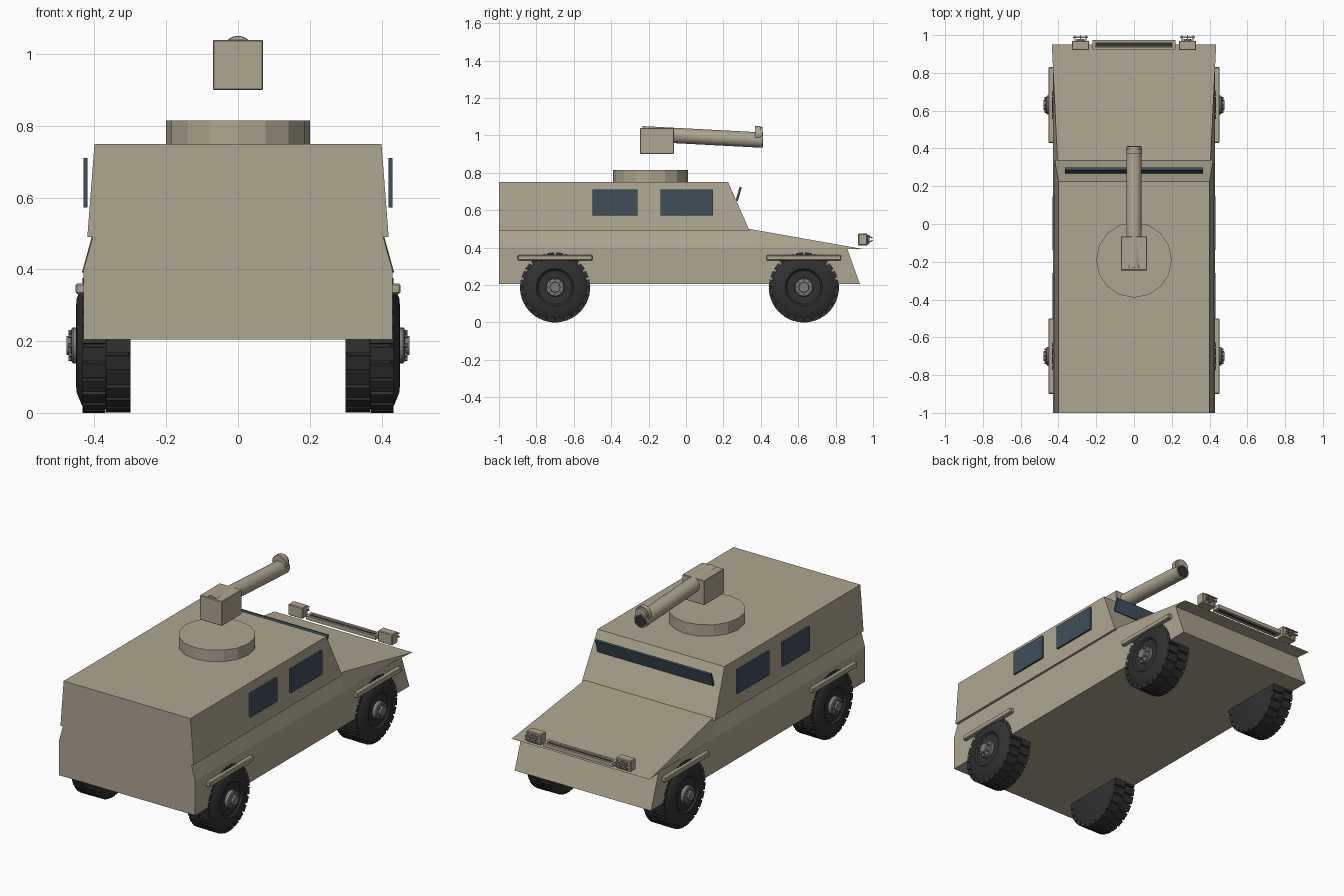
import bpy, bmesh
from math import pi, sin, cos
from mathutils import Matrix, Vector

if "Cube" in bpy.data.objects:
    bpy.data.objects.remove(bpy.data.objects["Cube"])


def material(name, r, g, b):
    m = bpy.data.materials.new(name)
    m.diffuse_color = (r, g, b, 1)
    m.use_nodes = True
    m.node_tree.nodes["Principled BSDF"].inputs["Base Color"].default_value = m.diffuse_color
    return m


SAND = material("sand_paint", 0.42, 0.38, 0.28)
GLASS = material("dark_glass", 0.05, 0.08, 0.105)
RUBBER = material("rubber", 0.03, 0.03, 0.03)
STEEL = material("steel", 0.2, 0.2, 0.2)


def finish(bm, name, mat, smooth=False):
    bmesh.ops.recalc_face_normals(bm, faces=bm.faces)
    me = bpy.data.meshes.new(name)
    bm.to_mesh(me)
    bm.free()
    me.materials.append(mat)
    ob = bpy.data.objects.new(name, me)
    bpy.context.collection.objects.link(ob)
    if smooth:
        bpy.ops.object.select_all(action='DESELECT')
        ob.select_set(True)
        bpy.context.view_layer.objects.active = ob
        bpy.ops.object.shade_smooth_by_angle(angle=0.6)
    return ob


def add_box(bm, x0, x1, y0, y1, z0, z1, mat=Matrix()):
    c = Vector(((x0 + x1) / 2, (y0 + y1) / 2, (z0 + z1) / 2))
    m = mat @ Matrix.Translation(c) @ Matrix.Diagonal((x1 - x0, y1 - y0, z1 - z0, 1))
    bmesh.ops.create_cube(bm, size=1, matrix=m)


def box(name, mat, *dims, bevel=0.0):
    bm = bmesh.new()
    add_box(bm, *dims)
    if bevel:
        bmesh.ops.bevel(bm, geom=bm.edges[:], offset=bevel, segments=1, affect='EDGES')
    return finish(bm, name, mat)


def cylinder(bm, a, b, r, n, r2=None):
    a, b = Vector(a), Vector(b)
    d = b - a
    m = Matrix.Translation((a + b) / 2) @ d.to_track_quat('Z', 'Y').to_matrix().to_4x4()
    bmesh.ops.create_cone(bm, cap_ends=True, segments=n, radius1=r,
                          radius2=r if r2 is None else r2, depth=d.length, matrix=m)


def tapered(name, bottom, top):
    """Solid between two side-symmetric (half width, y, z) outlines."""
    bm = bmesh.new()
    rings = []
    for pts in (bottom, top):
        loop = pts + [(-x, y, z) for x, y, z in reversed(pts)]
        rings.append([bm.verts.new(p) for p in loop])
    lo, hi = rings
    n = len(lo)
    bm.faces.new(lo)
    bm.faces.new(hi)
    for i in range(n):
        j = (i + 1) % n
        bm.faces.new((lo[i], lo[j], hi[j], hi[i]))
    return finish(bm, name, SAND)


# Hull, sloping shoulder with hood, and cabin
tapered("lower_hull", [(.43, -1, .205), (.43, .93, .205)], [(.43, -1, .4), (.43, .86, .4)])
tapered("shoulder", [(.43, -1, .4), (.43, .34, .4), (.43, .86, .395)],
        [(.405, -1, .49), (.405, .34, .5), (.435, .95, .392)])
tapered("cabin", [(.42, -1, .49), (.42, .34, .49)], [(.40, -1, .75), (.40, .225, .75)])

# Side windows and fender rails
for s, side in ((1, "right"), (-1, "left")):
    x0, x1 = sorted((s * .42, s * .431))
    box(f"rear_window_{side}", GLASS, x0, x1, -.5, -.26, .573, .71)
    box(f"front_window_{side}", GLASS, x0, x1, -.137, .145, .573, .71)
    x0, x1 = sorted((s * .42, s * .453))
    for y, end in ((-.70, "rear"), (.63, "front")):
        box(f"{end}_fender_{side}", SAND, x0, x1, y - .2, y + .2, .332, .36, bevel=.004)

# Tilted windscreen slat
bm = bmesh.new()
tilt = Matrix.Translation((0, .282, .688)) @ Matrix.Rotation(-.28, 4, 'X')
add_box(bm, -.365, .365, -.006, .006, -.038, .038, tilt)
finish(bm, "windscreen", GLASS)

# Roof ring, gun housing and barrel
bm = bmesh.new()
cylinder(bm, (0, -.19, .745), (0, -.19, .815), .2, 16)
finish(bm, "turret_ring", SAND)
box("gun_housing", SAND, -.07, .07, -.245, -.065, .9, 1.04, bevel=.003)
bm = bmesh.new()
cylinder(bm, (0, -.235, 1.009), (0, .41, .975), .041, 24)
finish(bm, "gun_barrel", SAND, True)
bm = bmesh.new()
cylinder(bm, (0, .37, 1.008), (0, .397, 1.008), .043, 24)
cylinder(bm, (0, .397, 1.008), (0, .41, 1.008), .036, 24)
finish(bm, "muzzle_collar", SAND, True)
bm = bmesh.new()
cylinder(bm, (0, .405, .975), (0, .413, .975), .034, 24)
finish(bm, "muzzle_bore", RUBBER)

# Headlamps with wire guards
for s, side in ((1, "right"), (-1, "left")):
    x = s * .283
    box(f"headlamp_{side}", SAND, x - .046, x + .046, .92, .97, .412, .475, bevel=.004)
    bm = bmesh.new()
    for dx in (-.03, 0, .03):
        for dz in (-.022, .022):
            cylinder(bm, (x + dx, .968, .445 + dz), (x + dx, .998, .445 + dz * .25), .003, 6)
    for dz in (-.01, .01):
        add_box(bm, x - .04, x + .04, .986, .992, .442 + dz, .448 + dz)
    finish(bm, f"lamp_guard_{side}", SAND)
    bm = bmesh.new()
    cylinder(bm, (x, .965, .445), (x, .98, .445), .022, 12)
    finish(bm, f"lamp_lens_{side}", STEEL)

# Slotted bar between the lamps
bm = bmesh.new()
for y in (.925, .962):
    add_box(bm, -.22, .22, y, y + .013, .415, .437)
for x in (-.22, .205):
    add_box(bm, x, x + .015, .925, .975, .415, .437)
finish(bm, "bumper_bar", SAND)
box("bar_slot", RUBBER, -.205, .205, .94, .96, .418, .43)


def lathe_x(bm, profile, n):
    rings = [[bm.verts.new((x, r * cos(2 * pi * i / n), r * sin(2 * pi * i / n)))
              for i in range(n)] for r, x in profile]
    for a, b in zip(rings, rings[1:]):
        for i in range(n):
            j = (i + 1) % n
            bm.faces.new((a[i], a[j], b[j], b[i]))
    bm.faces.new(rings[0])
    bm.faces.new(rings[-1])


def wheel(name, s, y):
    place = Matrix.Translation((0, y, .188)) @ Matrix.Diagonal((s, 1, 1, 1))
    # Tyre carcass
    bm = bmesh.new()
    lathe_x(bm, [(.165, .30), (.176, .305), (.177, .425), (.165, .436), (.13, .45),
                 (.1, .452), (.09, .442), (.05, .44)], 48)
    bm.transform(place)
    finish(bm, f"{name}_tyre", RUBBER, True)
    # Two staggered rows of tread blocks
    bm = bmesh.new()
    n = 24
    for i in range(n):
        for x0, x1, off in ((.30, .368, 0), (.37, .433, .5)):
            rot = Matrix.Rotation(2 * pi * (i + off) / n, 4, 'X')
            add_box(bm, x0, x1, -.019, .019, .165, .187, rot)
    bm.transform(place)
    finish(bm, f"{name}_tread", RUBBER)
    # Hub and bolts
    bm = bmesh.new()
    lathe_x(bm, [(.05, .435), (.05, .46), (.046, .464), (.028, .466), (.026, .478)], 24)
    for i in range(8):
        a = 2 * pi * i / 8
        p = (.037 * cos(a), .037 * sin(a))
        cylinder(bm, (.462, *p), (.473, *p), .006, 6)
    bm.transform(place)
    finish(bm, f"{name}_hub", STEEL)


for s, side in ((1, "right"), (-1, "left")):
    for y, end in ((-.70, "rear"), (.63, "front")):
        wheel(f"{end}_{side}_wheel", s, y)
